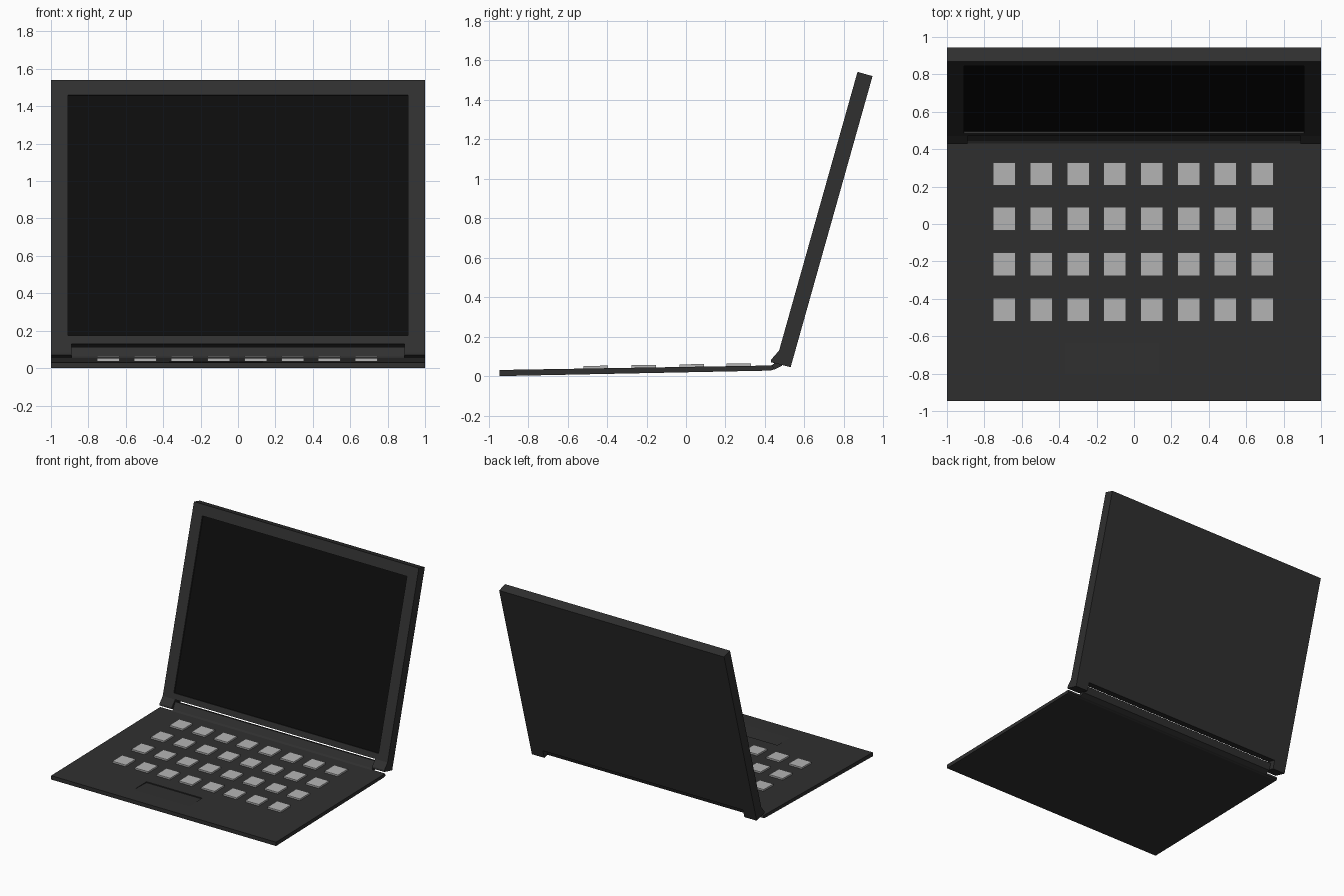
import bpy, bmesh
from mathutils import Vector

if "Cube" in bpy.data.objects:
    bpy.data.objects.remove(bpy.data.objects["Cube"])


def material(name, v):
    m = bpy.data.materials.new(name)
    m.diffuse_color = (v, v, v, 1)
    m.use_nodes = True
    m.node_tree.nodes["Principled BSDF"].inputs["Base Color"].default_value = m.diffuse_color
    return m


BODY = material("dark_casing", 0.029)
SCREEN = material("black_glass", 0.004)
KEY = material("grey_key", 0.46)


def prism(name, spans, mat):
    """Extrude (y, z) profiles along x; spans = [(profile, x0, x1), ...]."""
    bm = bmesh.new()
    for profile, x0, x1 in spans:
        f = bm.faces.new([bm.verts.new((x0, y, z)) for y, z in profile])
        ext = bmesh.ops.extrude_face_region(bm, geom=[f])["geom"]
        verts = [v for v in ext if isinstance(v, bmesh.types.BMVert)]
        bmesh.ops.translate(bm, verts=verts, vec=(x1 - x0, 0, 0))
    bmesh.ops.recalc_face_normals(bm, faces=bm.faces)
    me = bpy.data.meshes.new(name)
    bm.to_mesh(me)
    bm.free()
    ob = bpy.data.objects.new(name, me)
    bpy.context.collection.objects.link(ob)
    me.materials.append(mat)
    return ob


def cut(ob, cutter):
    mod = ob.modifiers.new("cut", "BOOLEAN")
    mod.operation = "DIFFERENCE"
    mod.solver = "EXACT"
    mod.object = cutter
    cutter.hide_render = True
    cutter.hide_viewport = True


def deck(y):
    """Height of the sloping keyboard deck."""
    return 0.031 + (y + 0.945) * 0.0165


# Lid frame: u runs up the lid, n points out of the screen side
U = Vector((0.415, 1.475)).normalized()
N = Vector((-U.y, U.x))
HEEL = Vector((0.53, 0.045))
LEN, THICK = 1.532, 0.079


def lid_pt(u, n):
    return tuple(HEEL + U * u + N * n)


def lid_rect(u0, u1, n0, n1):
    return [lid_pt(u0, n0), lid_pt(u1, n0), lid_pt(u1, n1), lid_pt(u0, n1)]


# Base: thin wedge with a sunken touchpad
base = prism("base", [([(-0.945, 0), (0.43, 0.028), (0.445, 0.034),
                        (0.44, deck(0.44)), (-0.945, deck(-0.945))], -1, 1)], BODY)
pad_cut = prism("touchpad_cutter", [([(-0.80, deck(-0.80)), (-0.64, deck(-0.64) - 0.008),
                                      (-0.64, 0.1), (-0.80, 0.1)], -0.365, 0.13)], BODY)
cut(base, pad_cut)

# Hinge strip curling up from the base between the lid feet
prism("hinge_strip", [([(0.43, 0.03), (0.43, 0.053), (0.445, 0.062), (0.475, 0.112),
                        (0.505, 0.102), (0.485, 0.052), (0.45, 0.034)], -0.89, 0.89)], BODY)

# Lid with recessed screen opening
lid = prism("lid", [(lid_rect(0.066, LEN, 0, THICK), -1, 1)], BODY)
U0, U1, DEPTH = 0.112, 1.447, 0.012
cut(lid, prism("screen_cutter",
               [(lid_rect(U0, U1, THICK - DEPTH, THICK + 0.05), -0.91, 0.91)], BODY))
prism("screen", [(lid_rect(U0, U1, THICK - DEPTH - 0.003, THICK - DEPTH + 0.001),
                  -0.91, 0.91)], SCREEN)

# Lid feet at both corners
foot = [lid_pt(0, 0), lid_pt(0.066, 0), lid_pt(0.066, THICK),
        (0.432, 0.084), (0.43, 0.07)]
prism("lid_feet", [(foot, -1, -0.89), (foot, 0.89, 1)], BODY)

# Keys: four rows of eight
keys = []
for cy in (0.267, 0.028, -0.215, -0.458):
    y0, y1 = cy - 0.062, cy + 0.062
    row = [(y0, deck(y0) - 0.004), (y1, deck(y1) - 0.004),
           (y1, deck(y1) + 0.013), (y0, deck(y0) + 0.013)]
    for i in range(8):
        cx = -0.693 + i * 0.197
        keys.append((row, cx - 0.06, cx + 0.06))
prism("keys", keys, KEY)
